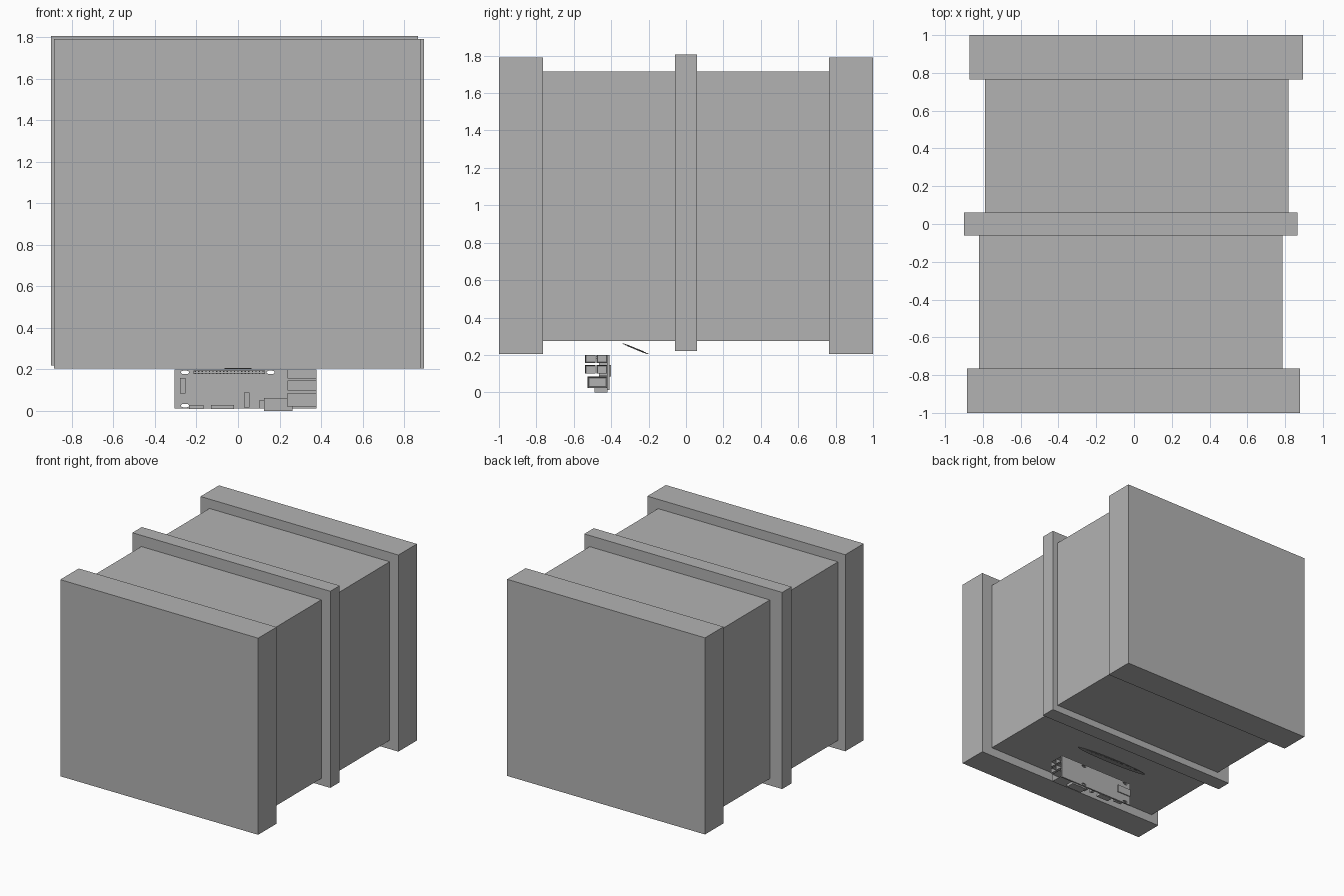
import bpy, bmesh, math
from mathutils import Matrix, Vector

cube = bpy.data.objects.get("Cube")
if cube:
    bpy.data.objects.remove(cube, do_unlink=True)

grey = bpy.data.materials.new("plain_grey")
grey.use_nodes = True
tone = (0.45, 0.45, 0.45, 1)
grey.diffuse_color = tone
grey.node_tree.nodes["Principled BSDF"].inputs["Base Color"].default_value = tone


def finish(name, bm):
    bmesh.ops.recalc_face_normals(bm, faces=bm.faces)
    mesh = bpy.data.meshes.new(name)
    bm.to_mesh(mesh)
    bm.free()
    mesh.materials.append(grey)
    obj = bpy.data.objects.new(name, mesh)
    bpy.context.collection.objects.link(obj)
    return obj


def add_box(bm, xs, ys, zs):
    lo, hi = Vector((xs[0], ys[0], zs[0])), Vector((xs[1], ys[1], zs[1]))
    mat = Matrix.Translation((lo + hi) / 2) @ Matrix.Diagonal((*(hi - lo), 1))
    return bmesh.ops.create_cube(bm, size=1, matrix=mat)["verts"]


def box(name, xs, ys, zs):
    bm = bmesh.new()
    add_box(bm, xs, ys, zs)
    return finish(name, bm)


def add_cylinder(bm, radius, depth, mat, sides=24):
    bmesh.ops.create_cone(bm, cap_ends=True, segments=sides, radius1=radius,
                          radius2=radius, depth=depth, matrix=mat)


def port(name, xs, ys, zs, wall):
    """Connector shell with a recessed opening on its outer side."""
    bm = bmesh.new()
    add_box(bm, xs, ys, zs)
    face = max(bm.faces, key=lambda f: f.calc_center_median().x)
    bmesh.ops.inset_region(bm, faces=[face], thickness=wall)
    bmesh.ops.translate(bm, verts=face.verts, vec=(-0.08, 0, 0))
    return finish(name, bm)


# Large housing: end slabs, middle band and the two bodies between them
box("front_slab", (-0.885, 0.88), (-1, -0.765), (0.205, 1.79))
box("back_slab", (-0.87, 0.895), (0.765, 1), (0.205, 1.79))
box("middle_band", (-0.90, 0.865), (-0.06, 0.06), (0.22, 1.805))
box("front_body", (-0.82, 0.785), (-0.765, -0.06), (0.275, 1.715))
box("back_body", (-0.79, 0.817), (0.06, 0.765), (0.275, 1.715))

# Upright circuit board with oval mounting holes
board = box("circuit_board", (-0.306, 0.378), (-0.422, -0.41), (0.012, 0.2))
bm = bmesh.new()
for x in (-0.255, 0.157):
    for z in (0.026, 0.186):
        add_cylinder(bm, 0.02, 0.1, Matrix.Translation((x, -0.415, z))
                     @ Matrix.Diagonal((1, 1, 0.45, 1))
                     @ Matrix.Rotation(math.pi / 2, 4, "X"))
cutter = finish("mounting_hole_cutter", bm)
cutter.hide_render = True
cutter.hide_set(True)
cut = board.modifiers.new("mounting_holes", "BOOLEAN")
cut.operation = "DIFFERENCE"
cut.solver = "EXACT"
cut.object = cutter

# Side sockets
FACE = -0.42
for label, bottom, top in (("upper", 0.157, 0.2), ("lower", 0.1, 0.146)):
    for side, near, far in (("outer", -0.54, -0.483), ("inner", -0.478, FACE)):
        port(f"{label}_{side}_socket", (0.238, 0.378), (near, far), (bottom, top), 0.006)
port("network_socket", (0.235, 0.378), (-0.527, FACE), (0.022, 0.085), 0.012)

# Connectors on the face of the board: x range, depth, z range
connectors = {
    "display_connector": ((-0.278, -0.252), 0.045, (0.085, 0.16)),
    "camera_connector": ((0.03, 0.055), 0.045, (0.018, 0.09)),
    "power_connector": ((-0.235, -0.165), 0.025, (0.01, 0.03)),
    "video_connector": ((-0.13, -0.02), 0.05, (0.01, 0.03)),
    "audio_block": ((0.125, 0.262), 0.07, (0.0, 0.062)),
    "audio_collar": ((0.1, 0.125), 0.05, (0.012, 0.05)),
    "pin_header_base": ((-0.215, 0.13), 0.02, (0.178, 0.196)),
}
for name, (xs, depth, zs) in connectors.items():
    box(name, xs, (FACE - depth, FACE), zs)

# Two rows of header pins
bm = bmesh.new()
for i in range(20):
    for z in (0.182, 0.19):
        x = -0.206 + i * 0.0172
        add_box(bm, (x - 0.003, x + 0.003), (FACE - 0.06, FACE), (z - 0.002, z + 0.002))
finish("header_pins", bm)

# Card slot on the rear of the board
box("card_slot", (-0.3, -0.18), (-0.411, -0.402), (0.085, 0.145))

# Thin tilted oval plate with concentric ridges
bm = bmesh.new()
tilt = (Matrix.Translation((0, -0.27, 0.233))
        @ Matrix.Rotation(math.radians(-22.5), 4, "X"))
for scale, depth in ((1, 0.004), (0.8, 0.006), (0.6, 0.008)):
    add_cylinder(bm, scale, depth, tilt @ Matrix.Diagonal((0.33, 0.074, 1, 1)), 40)
finish("tilted_oval_plate", bm)
